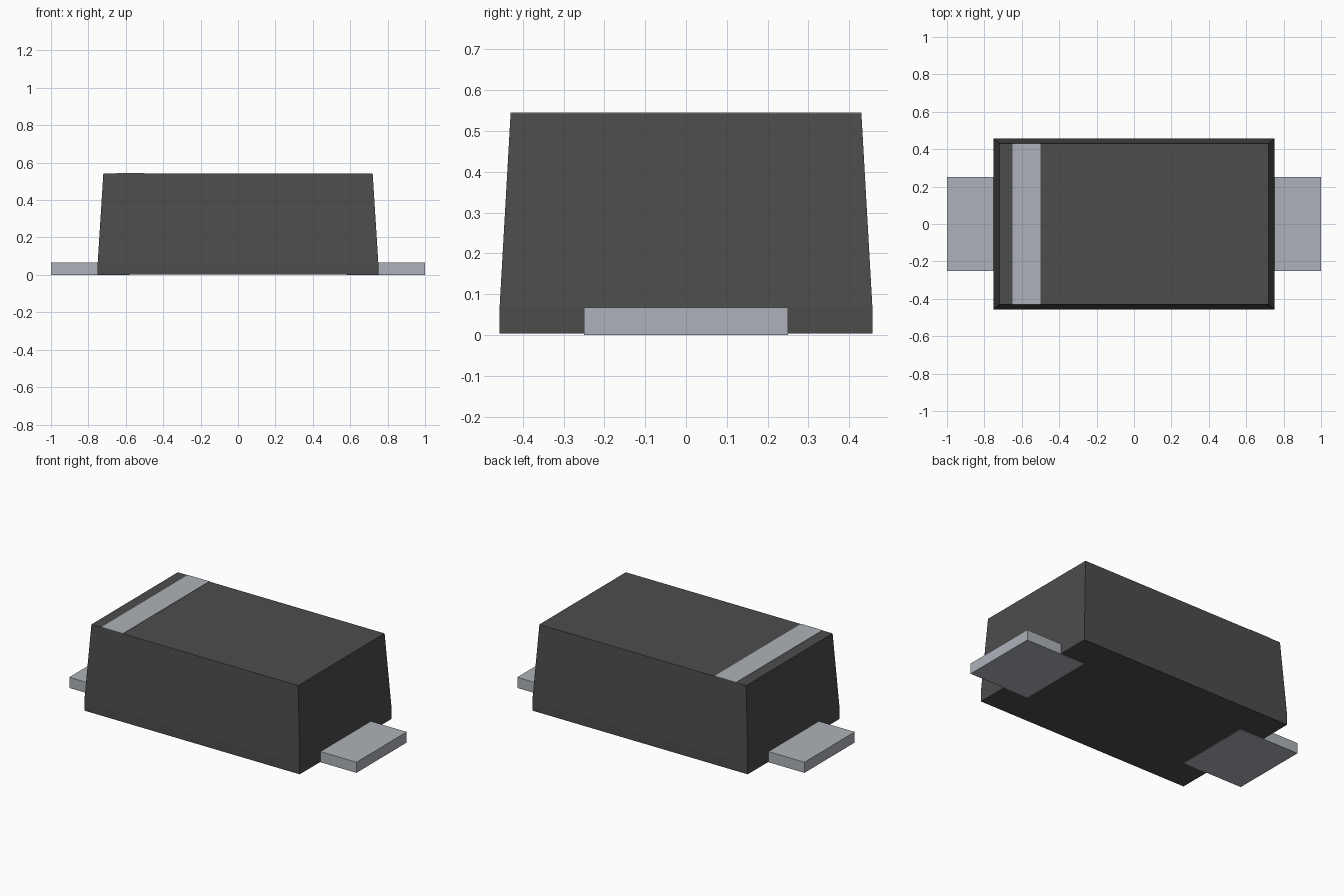
import bpy
import bmesh

cube = bpy.data.objects.get("Cube")
if cube:
    bpy.data.objects.remove(cube, do_unlink=True)


def make_material(name, color):
    mat = bpy.data.materials.new(name)
    mat.use_nodes = True
    mat.diffuse_color = color
    mat.node_tree.nodes["Principled BSDF"].inputs["Base Color"].default_value = color
    return mat


def loft(name, sections, mat, x=0.0):
    """Stack rectangles (half_x, half_y, z) into a closed flat-faced solid."""
    bm = bmesh.new()
    rings = [[bm.verts.new((x + sx * hx, sy * hy, z))
              for sx, sy in ((-1, -1), (1, -1), (1, 1), (-1, 1))]
             for hx, hy, z in sections]
    bm.faces.new(rings[0][::-1])
    bm.faces.new(rings[-1])
    for low, high in zip(rings, rings[1:]):
        for i in range(4):
            j = (i + 1) % 4
            bm.faces.new((low[i], low[j], high[j], high[i]))
    mesh = bpy.data.meshes.new(name)
    bm.to_mesh(mesh)
    bm.free()
    mesh.materials.append(mat)
    obj = bpy.data.objects.new(name, mesh)
    bpy.context.collection.objects.link(obj)
    return obj


charcoal = make_material("charcoal plastic", (0.073, 0.073, 0.073, 1))
silver = make_material("silver metal", (0.42, 0.45, 0.49, 1))

# Body: short upright base, then walls tapering to the top
loft("body", [(0.75, 0.457, 0.003), (0.75, 0.457, 0.067), (0.72, 0.43, 0.543)], charcoal)

# Polarity stripe: thin plate across the top at the right end
loft("polarity_stripe", [(0.075, 0.43, 0.541), (0.075, 0.43, 0.545)], silver, x=-0.575)

# Flat leads, reaching a little way under the body
for side, x in (("left", 0.79), ("right", -0.79)):
    loft(side + "_lead", [(0.21, 0.25, 0.0), (0.21, 0.25, 0.067)], silver, x=x)
